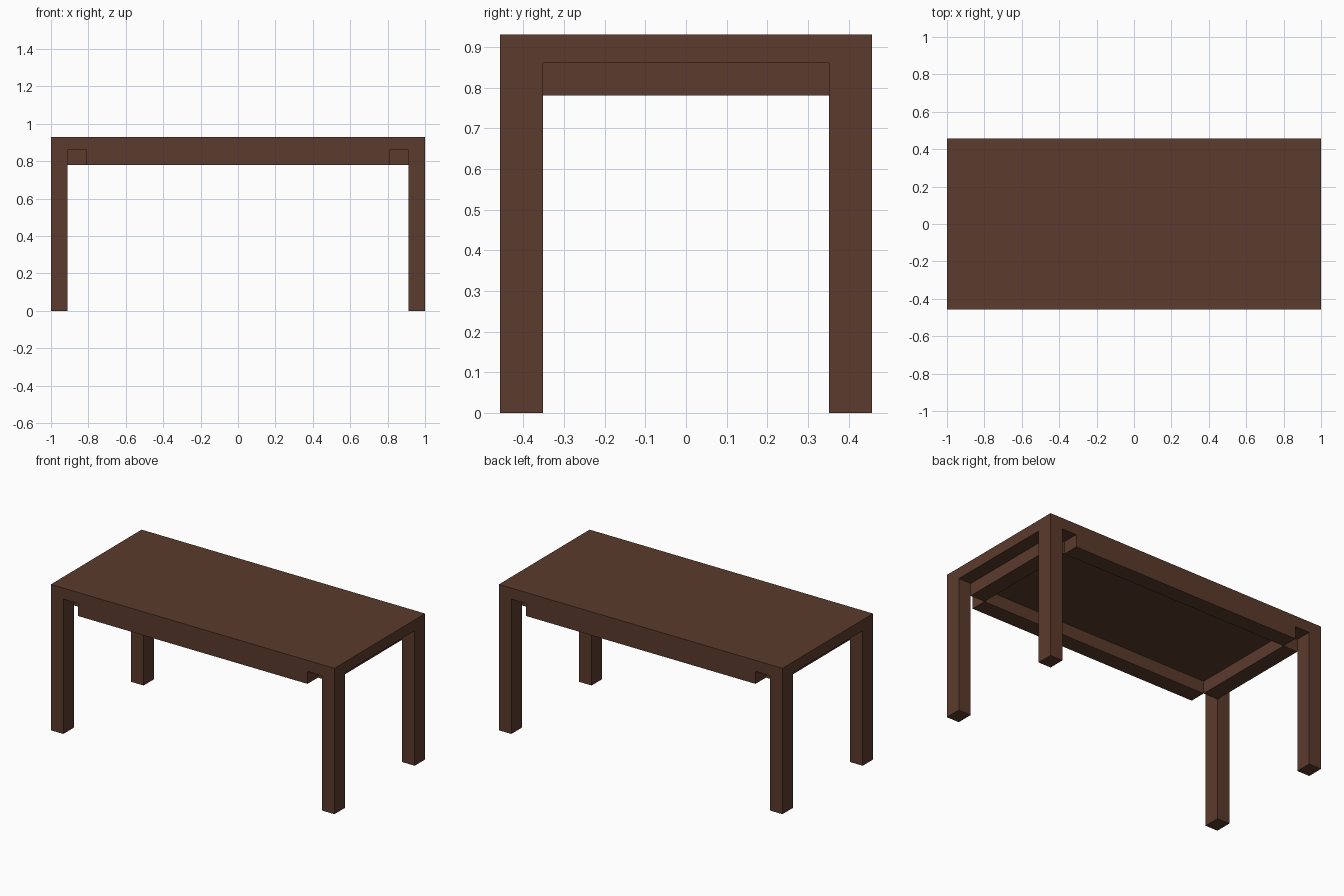
import bpy

if "Cube" in bpy.data.objects:
    bpy.data.objects.remove(bpy.data.objects["Cube"])

wood = bpy.data.materials.new("dark brown wood")
wood.diffuse_color = (0.105, 0.043, 0.026, 1.0)
wood.use_nodes = True
wood.node_tree.nodes["Principled BSDF"].inputs["Base Color"].default_value = wood.diffuse_color

HX, HY = 1.0, 0.457          # half length and half depth
LX, LY = 0.912, 0.352        # inner faces of the legs
AX = 0.81                    # inner face of the side aprons
Z_APRON, Z_TOP, HEIGHT = 0.78, 0.86, 0.93


def box(name, x, y, z):
    """Box from (min, max) ranges on each axis."""
    spans = (x, y, z)
    bpy.ops.mesh.primitive_cube_add(size=1)
    ob = bpy.context.object
    ob.name = ob.data.name = name
    for v in ob.data.vertices:
        v.co = [(a + b) / 2 + c * abs(b - a) for c, (a, b) in zip(v.co, spans)]
    ob.data.materials.append(wood)
    return ob


# Tabletop
box("tabletop", (-HX, HX), (-HY, HY), (Z_TOP, HEIGHT))

# Legs flush with the corners
for sx, xn in ((-1, "left"), (1, "right")):
    for sy, yn in ((-1, "front"), (1, "back")):
        box(f"{yn}_{xn}_leg", (sx * LX, sx * HX), (sy * LY, sy * HY), (0, Z_TOP))

# Long aprons, flush with the tabletop edge and stopping short of the legs
for s, n in ((-1, "front"), (1, "back")):
    box(f"{n}_apron", (-AX, AX), (s * LY, s * HY), (Z_APRON, Z_TOP))

# Side aprons, set in behind the legs
for s, n in ((-1, "left"), (1, "right")):
    box(f"{n}_apron", (s * AX, s * LX), (-LY, LY), (Z_APRON, Z_TOP))
